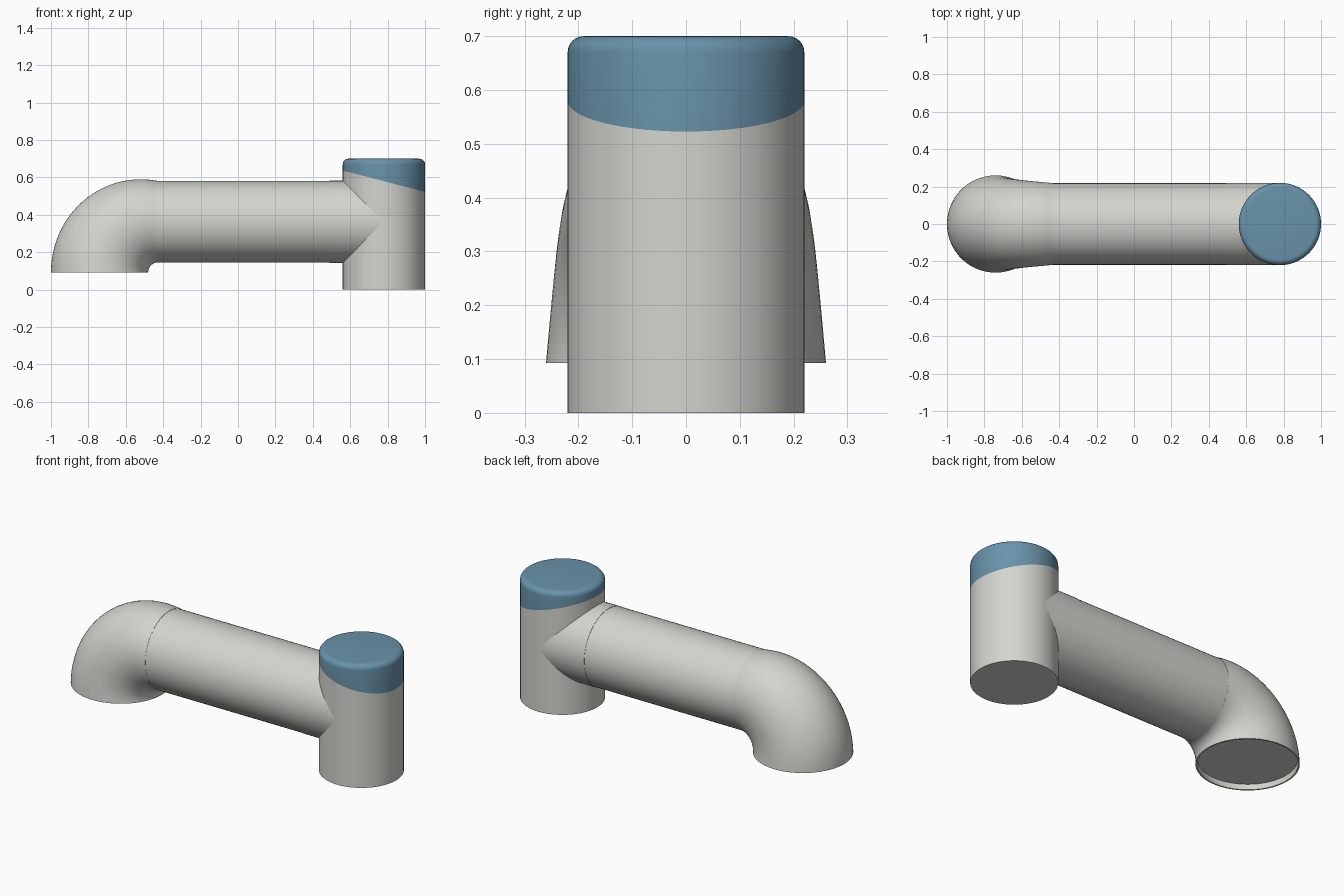
import bpy, bmesh
from math import sin, cos, pi, radians
from mathutils import Vector

SEG = 72
if "Cube" in bpy.data.objects:
    bpy.data.objects.remove(bpy.data.objects["Cube"])


def material(name, rgb):
    m = bpy.data.materials.new(name)
    m.use_nodes = True
    m.diffuse_color = (*rgb, 1)
    m.node_tree.nodes["Principled BSDF"].inputs["Base Color"].default_value = (*rgb, 1)
    return m


grey = material("warm_grey", (0.66, 0.66, 0.62))
blue = material("muted_blue", (0.14, 0.29, 0.40))


def finish(name, bm, *mats):
    bmesh.ops.recalc_face_normals(bm, faces=bm.faces)
    mesh = bpy.data.meshes.new(name)
    bm.to_mesh(mesh)
    bm.free()
    for m in mats:
        mesh.materials.append(m)
    ob = bpy.data.objects.new(name, mesh)
    bpy.context.collection.objects.link(ob)
    bpy.ops.object.select_all(action='DESELECT')
    ob.select_set(True)
    bpy.context.view_layer.objects.active = ob
    bpy.ops.object.shade_smooth_by_angle(angle=radians(35))
    return ob


def loft(bm, sections):
    """Skin rings given as (centre, axis_u, axis_v) and cap both ends."""
    rings = []
    for c, u, v in sections:
        rings.append([bm.verts.new(c + u * cos(2 * pi * i / SEG) + v * sin(2 * pi * i / SEG))
                      for i in range(SEG)])
    for a, b in zip(rings, rings[1:]):
        for i in range(SEG):
            j = (i + 1) % SEG
            bm.faces.new((a[i], a[j], b[j], b[i]))
    bm.faces.new(rings[0])
    bm.faces.new(rings[-1])


def upright(x, z, r):
    return Vector((x, 0, z)), Vector((-r, 0, 0)), Vector((0, r, 0))


def sideways(x, r):
    return Vector((x, 0, 0.363)), Vector((0, 0, r)), Vector((0, r, 0))


# Upright joint housing with a rounded top and a slanted coloured cap
R, TOP, ROUND = 0.22, 0.70, 0.03
bm = bmesh.new()
profile = [upright(0.78, 0, R)]
for k in range(7):
    a = pi / 2 * k / 6
    profile.append(upright(0.78, TOP - ROUND + ROUND * sin(a), R - ROUND + ROUND * cos(a)))
loft(bm, profile)
slope = Vector((0.26, 0, 1))
seam = Vector((0.78, 0, 0.58))
bmesh.ops.bisect_plane(bm, geom=bm.verts[:] + bm.edges[:] + bm.faces[:],
                       plane_co=seam, plane_no=slope)
for f in bm.faces:
    f.material_index = int((f.calc_center_median() - seam).dot(slope) > 0)
finish("joint_housing", bm, grey, blue)

# Horizontal link tube and the collar that meets the housing
for name, x0, x1, r in (("link_tube", -0.45, 0.55, 0.218),
                        ("housing_collar", 0.49, 0.78, 0.2195)):
    bm = bmesh.new()
    loft(bm, [sideways(x0, r), sideways(x1, r)])
    finish(name, bm, grey)

# Flared elbow, open at its base with a thin lip and a recessed floor
bm = bmesh.new()
BASE, STEPS = 0.093, 24
sections = [upright(-0.74, BASE + 0.03, 0.25), upright(-0.74, BASE, 0.252)]
for k in range(STEPS + 1):
    t = k / STEPS
    a, b = radians(100) * t, radians(90) * t
    outer = Vector((-0.52 - 0.48 * cos(a), 0, BASE + 0.497 * sin(a)))
    inner = Vector((-0.43 - 0.05 * cos(b), 0, BASE + 0.052 * sin(b)))
    width = 0.26 + (0.2187 - 0.26) * t
    sections.append(((outer + inner) / 2, (outer - inner) / 2, Vector((0, width, 0))))
loft(bm, sections)
finish("elbow", bm, grey)
